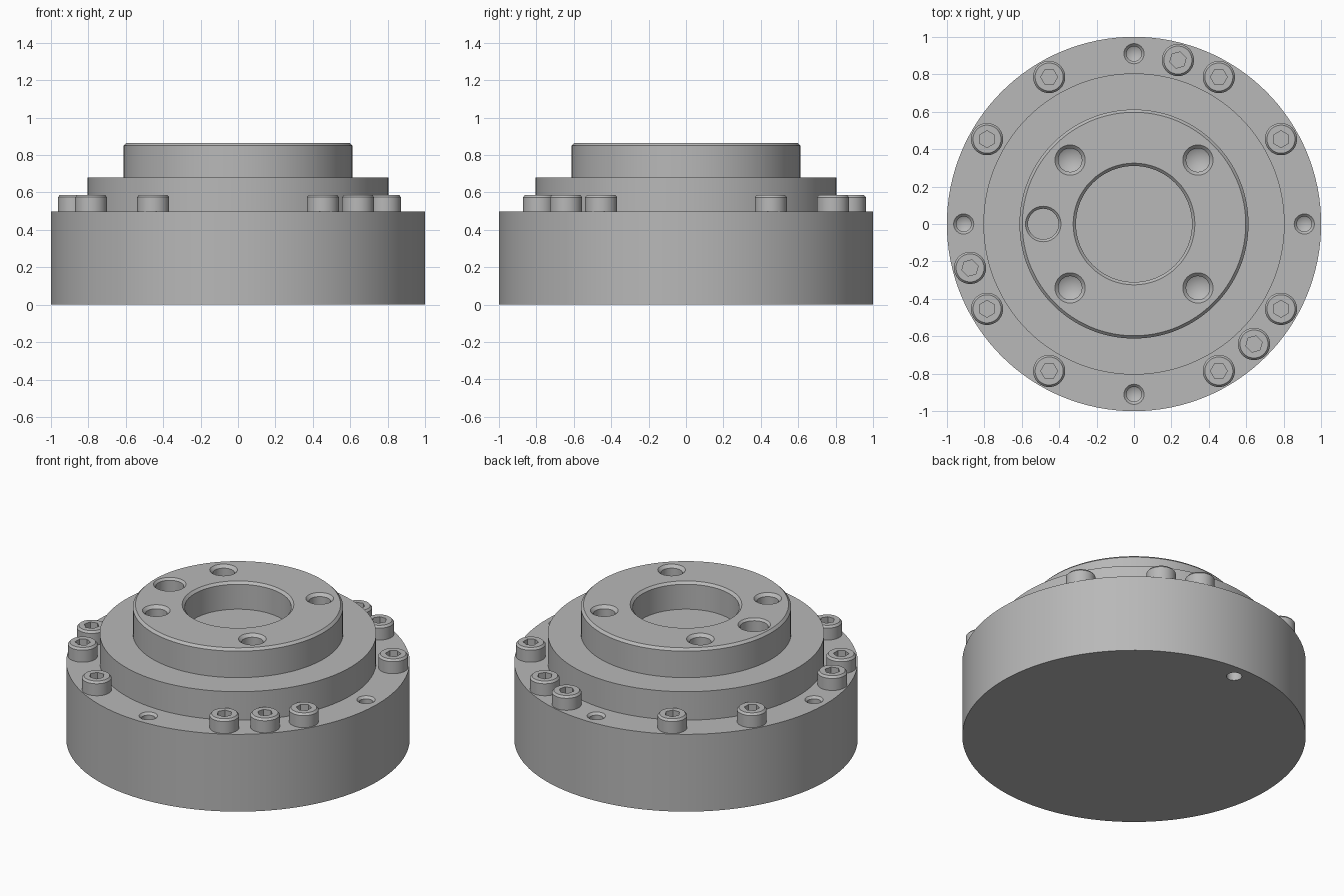
import bpy
import bmesh
from math import radians, cos, sin, pi
from mathutils import Matrix, Vector

cube = bpy.data.objects.get("Cube")
if cube:
    bpy.data.objects.remove(cube, do_unlink=True)

# Single machined-metal grey
GREY = (0.48, 0.48, 0.48, 1.0)
metal = bpy.data.materials.new("metal_grey")
metal.use_nodes = True
metal.diffuse_color = GREY
metal.node_tree.nodes["Principled BSDF"].inputs["Base Color"].default_value = GREY


def lathe(bm, profile, segments, at=(0, 0)):
    """Revolve (radius, z) points around a vertical axis through at."""
    verts = [bm.verts.new((r, 0, z)) for r, z in profile]
    edges = [bm.edges.new(pair) for pair in zip(verts, verts[1:])]
    res = bmesh.ops.spin(bm, geom=verts + edges, cent=(0, 0, 0), axis=(0, 0, 1),
                         angle=2 * pi, steps=segments, use_merge=True)
    new = {v for e in edges for v in e.verts}
    # Gather the connected new geometry, then move it into place
    stack = list(new)
    while stack:
        for e in stack.pop().link_edges:
            for v in e.verts:
                if v not in new:
                    new.add(v)
                    stack.append(v)
    bmesh.ops.translate(bm, verts=list(new), vec=(at[0], at[1], 0))


def make_object(name, bm):
    bmesh.ops.remove_doubles(bm, verts=bm.verts, dist=0.0002)
    bmesh.ops.recalc_face_normals(bm, faces=bm.faces)
    mesh = bpy.data.meshes.new(name)
    bm.to_mesh(mesh)
    bm.free()
    mesh.materials.append(metal)
    obj = bpy.data.objects.new(name, mesh)
    bpy.context.collection.objects.link(obj)
    return obj


def cut(obj, cutter):
    """Subtract the cutter, bake the result and drop the cutter."""
    mod = obj.modifiers.new("cut", "BOOLEAN")
    mod.operation = "DIFFERENCE"
    mod.solver = "EXACT"
    mod.object = cutter
    graph = bpy.context.evaluated_depsgraph_get()
    baked = bpy.data.meshes.new_from_object(obj.evaluated_get(graph))
    obj.modifiers.clear()
    obj.data = baked
    bpy.data.objects.remove(cutter, do_unlink=True)


def smooth(obj):
    bpy.ops.object.select_all(action="DESELECT")
    obj.select_set(True)
    bpy.context.view_layer.objects.active = obj
    bpy.ops.object.shade_smooth_by_angle(angle=radians(30))


def polar(radius, degrees):
    return radius * cos(radians(degrees)), radius * sin(radians(degrees))


def hole(bm, at, top, radius, chamfer, depth, tip):
    """Chamfered blind hole, with a drill-point tip if tip > 0."""
    rim = radius + chamfer
    lathe(bm, [(0, top + 0.05), (rim, top + 0.05), (rim, top),
               (radius, top - chamfer), (radius, top - depth),
               (0, top - depth - tip)], 32, at)


BASE, STEP, TOP = 0.497, 0.68, 0.865
PITCH = 0.907

# Stepped housing with central bore
bm = bmesh.new()
lathe(bm, [(0, 0), (1, 0), (1, BASE), (0.805, BASE), (0.805, STEP),
           (0.612, STEP), (0.612, TOP - 0.015), (0.597, TOP),
           (0.325, TOP), (0.31, TOP - 0.015), (0.31, 0.69), (0, 0.69)], 128)
housing = make_object("housing", bm)

# Holes: threaded in the output face, dowel, rim, and one underneath
bm = bmesh.new()
for k in range(4):
    hole(bm, polar(0.483, 45 + 90 * k), TOP, 0.063, 0.018, 0.2, 0.035)
    hole(bm, polar(0.91, 90 * k), BASE, 0.04, 0.014, 0.15, 0.023)
hole(bm, (-0.485, 0), TOP, 0.082, 0.013, 0.13, 0)
lathe(bm, [(0, -0.05), (0.045, -0.05), (0.045, 0.1), (0, 0.125)], 32, (0, PITCH))
cut(housing, make_object("hole_cutter", bm))
smooth(housing)

# Socket-head bolt, shared by all positions
bm = bmesh.new()
lathe(bm, [(0, -0.02), (0.086, -0.02), (0.086, 0.077), (0.075, 0.09), (0, 0.09)], 40)
bolt = make_object("bolt_1", bm)
bm = bmesh.new()
lathe(bm, [(0, 0.035), (0.045, 0.035), (0.045, 0.15), (0, 0.15)], 6)
cut(bolt, make_object("socket_cutter", bm))
smooth(bolt)

angles = [30, 60, 120, 150, 210, 240, 300, 330, 75, 195, 315]
for i, a in enumerate(angles):
    obj = bolt
    if i:
        obj = bpy.data.objects.new(f"bolt_{i + 1}", bolt.data)
        bpy.context.collection.objects.link(obj)
    x, y = polar(PITCH, a)
    obj.matrix_world = Matrix.Translation(Vector((x, y, BASE))) @ Matrix.Rotation(radians(a), 4, "Z")
